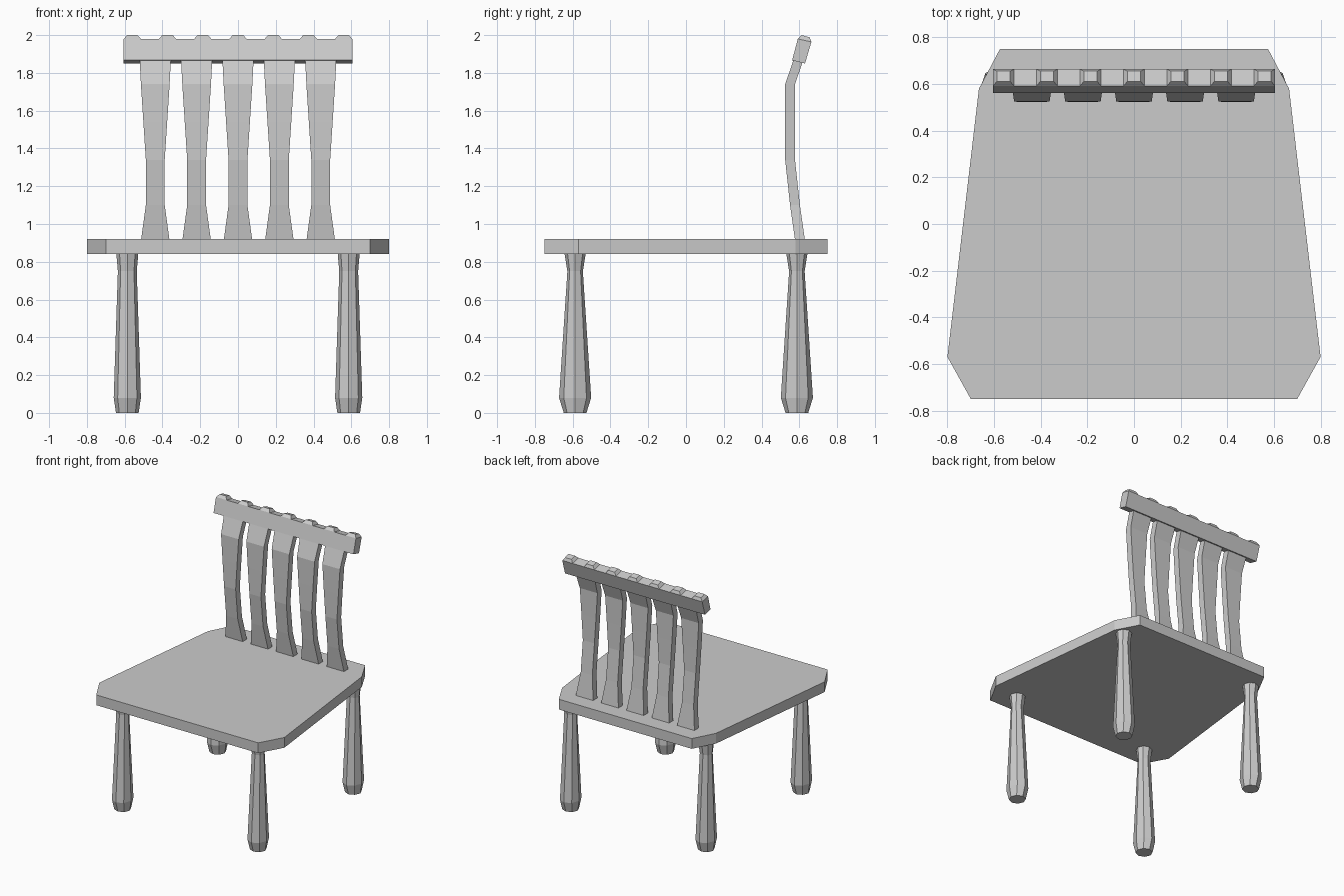
import bpy
import bmesh
from math import cos, sin, pi

cube = bpy.data.objects.get("Cube")
if cube:
    bpy.data.objects.remove(cube, do_unlink=True)

# Single grey for the whole chair
GREY = (0.6, 0.6, 0.6, 1.0)
grey = bpy.data.materials.new("light_grey")
grey.use_nodes = True
grey.diffuse_color = GREY
grey.node_tree.nodes["Principled BSDF"].inputs["Base Color"].default_value = GREY


def loft(name, rings):
    """Join equal-sized rings of points into a closed, flat-shaded solid."""
    bm = bmesh.new()
    loops = [[bm.verts.new(p) for p in ring] for ring in rings]
    n = len(loops[0])
    for low, high in zip(loops, loops[1:]):
        for i in range(n):
            j = (i + 1) % n
            bm.faces.new((low[i], low[j], high[j], high[i]))
    bm.faces.new(loops[0][::-1])
    bm.faces.new(loops[-1])
    bmesh.ops.recalc_face_normals(bm, faces=bm.faces)
    mesh = bpy.data.meshes.new(name)
    bm.to_mesh(mesh)
    bm.free()
    mesh.materials.append(grey)
    obj = bpy.data.objects.new(name, mesh)
    bpy.context.collection.objects.link(obj)
    return obj


# Seat: tapered board with clipped corners
half = [(0.70, -0.75), (0.80, -0.57), (0.665, 0.58), (0.575, 0.75)]
outline = half + [(-x, y) for x, y in reversed(half)]
loft("seat", [[(x, y, z) for x, y in outline] for z in (0.84, 0.92)])

# Legs: turned eight-sided posts, given as height, half width, half depth
LEG = [(0, 0.06, 0.06), (0.08, 0.072, 0.085), (0.75, 0.05, 0.041), (0.842, 0.058, 0.056)]
for side, sx in (("left", 1), ("right", -1)):
    for end, sy in (("front", -1), ("back", 1)):
        loft(f"{end}_{side}_leg", [
            [(sx * 0.586 + rx * cos(k * pi / 4), sy * 0.587 + ry * sin(k * pi / 4), z)
             for k in range(8)] for z, rx, ry in LEG])

# Back slats: bent, waisted boards, given as height, front y, half width
SLAT = [(0.91, 0.578, 0.076), (1.10, 0.551, 0.05), (1.34, 0.525, 0.05),
        (1.54, 0.524, 0.063), (1.74, 0.525, 0.076), (1.88, 0.573, 0.083)]
for i in range(5):
    cx = (i - 2) * 0.219
    loft(f"back_slat_{i + 1}", [
        [(cx - w, y, z), (cx + w, y, z), (cx + w, y + 0.052, z), (cx - w, y + 0.052, z)]
        for z, y, w in SLAT])

# Top rail: leaning bar
RAIL = [(0.562, 1.867), (0.63, 1.85), (0.664, 1.964), (0.592, 1.98)]
loft("top_rail", [[(x, y, z) for y, z in RAIL] for x in (-0.605, 0.605)])

# Rail studs: seven small frustums along the rail's upper face
STUD = [(0.045, (0.592, 1.98), (0.664, 1.964)), (0.028, (0.612, 2.0), (0.655, 1.988))]
for i in range(7):
    cx = (i - 3) * 0.1865
    loft(f"rail_stud_{i + 1}", [
        [(cx - w, *f), (cx + w, *f), (cx + w, *b), (cx - w, *b)] for w, f, b in STUD])
